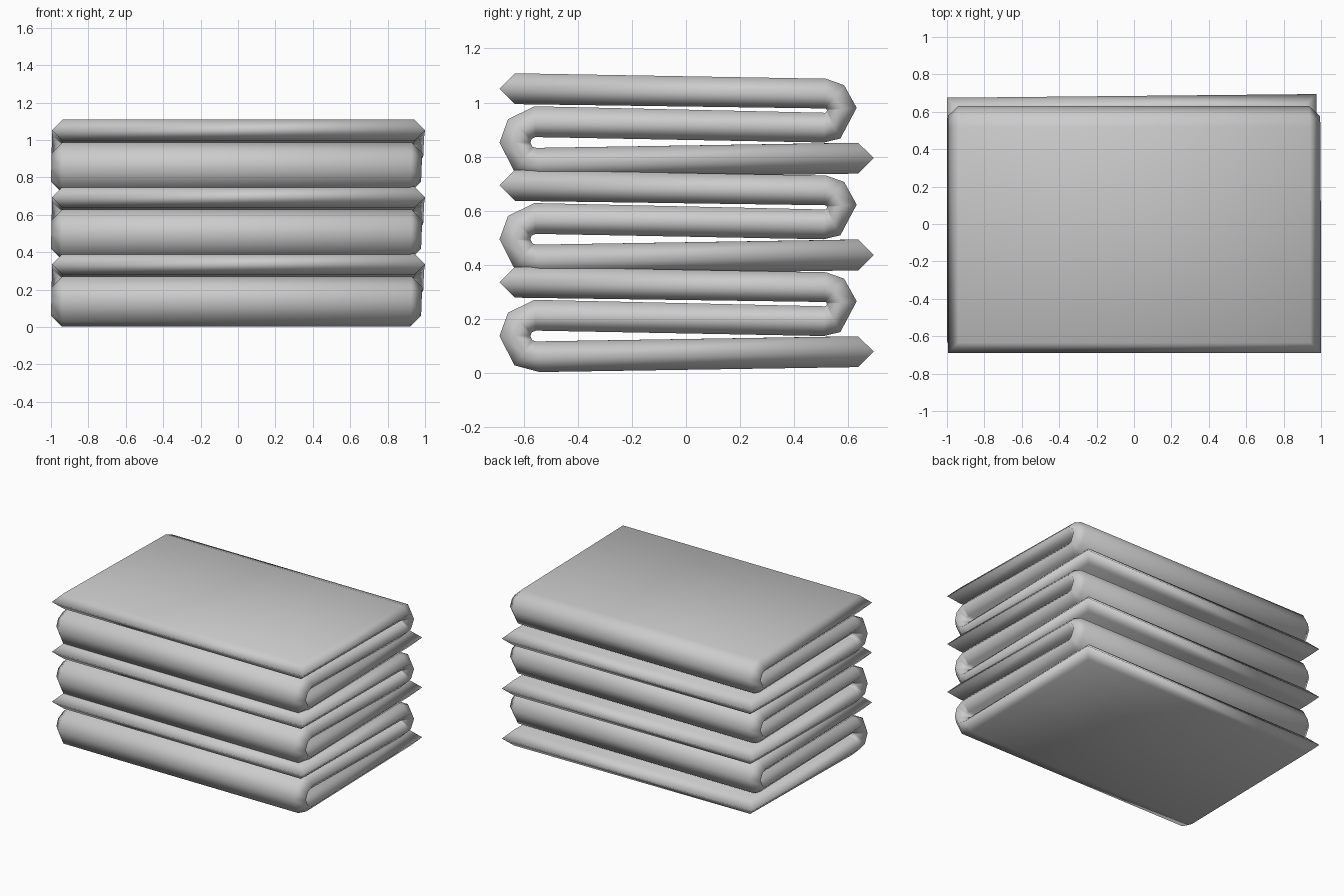
import bpy
import bmesh
from math import cos, sin, radians
from mathutils import Vector

old = bpy.data.objects.get("Cube")
if old:
    bpy.data.objects.remove(old, do_unlink=True)

HALF = 0.057      # half the cloth thickness
BEVEL = 0.057     # depth of the pointed rim
PITCH = 0.358     # height of one folded towel in the stack

cloth = bpy.data.materials.new("grey_cloth")
cloth.use_nodes = True
GREY = (0.6, 0.6, 0.6, 1)
cloth.diffuse_color = GREY
cloth.node_tree.nodes["Principled BSDF"].inputs["Base Color"].default_value = GREY


def tip(y, z, side):
    """Pointed free end: lower point, upper point and rim point."""
    flat = y - side * BEVEL
    return [(Vector((flat, z - HALF)), Vector((flat, z + HALF)), Vector((y, z)))]


def bend(y, z, outer, inner, angles, flip):
    """Fold of the cloth around a centre."""
    stations = []
    for a in angles:
        d = Vector((cos(radians(a)), sin(radians(a))))
        out, inn = Vector((y, z)) + d * outer, Vector((y, z)) + d * inner
        pair = (inn, out) if flip else (out, inn)
        stations.append((*pair, (out + inn) / 2))
    return stations


def folded_towel(name, base):
    stations = (tip(0.685, 0.078, 1)
                + bend(-0.556, 0.136, 0.134, 0.02, (276, 234, 180, 140, 92), False)
                + bend(0.514, 0.254, 0.118, 0.008, (-92, -61, 5, 53, 88), True)
                + tip(-0.69, 0.335, -1))
    bm = bmesh.new()
    rings = []
    last = len(stations) - 1
    for i, (a, b, mid) in enumerate(stations):
        t = i / last
        left, right = -1 + 0.006 * t, 0.975 + 0.025 * t
        skew = 0.01 if i == 0 else 0
        outline = [(left, mid), (left + BEVEL, b), (right - BEVEL, b),
                   (right, mid), (right - BEVEL, a), (left + BEVEL, a)]
        rings.append([bm.verts.new((x, p.x + skew * x, p.y)) for x, p in outline])

    # skin between neighbouring outlines
    for r, s in zip(rings, rings[1:]):
        for k in range(6):
            n = (k + 1) % 6
            bm.faces.new((r[k], r[n], s[n], s[k]))
    # sloping faces that close the free ends
    for r in (rings[0], rings[-1]):
        bm.faces.new(r[:4])
        bm.faces.new((r[3], r[4], r[5], r[0]))

    bmesh.ops.recalc_face_normals(bm, faces=bm.faces)
    for f in bm.faces:
        f.smooth = True
    mesh = bpy.data.meshes.new(name)
    bm.to_mesh(mesh)
    bm.free()
    mesh.materials.append(cloth)
    obj = bpy.data.objects.new(name, mesh)
    obj.location.z = base
    bpy.context.collection.objects.link(obj)


# stack of three towels
for level, label in enumerate(("bottom", "middle", "top")):
    folded_towel(label + "_towel", level * PITCH)
